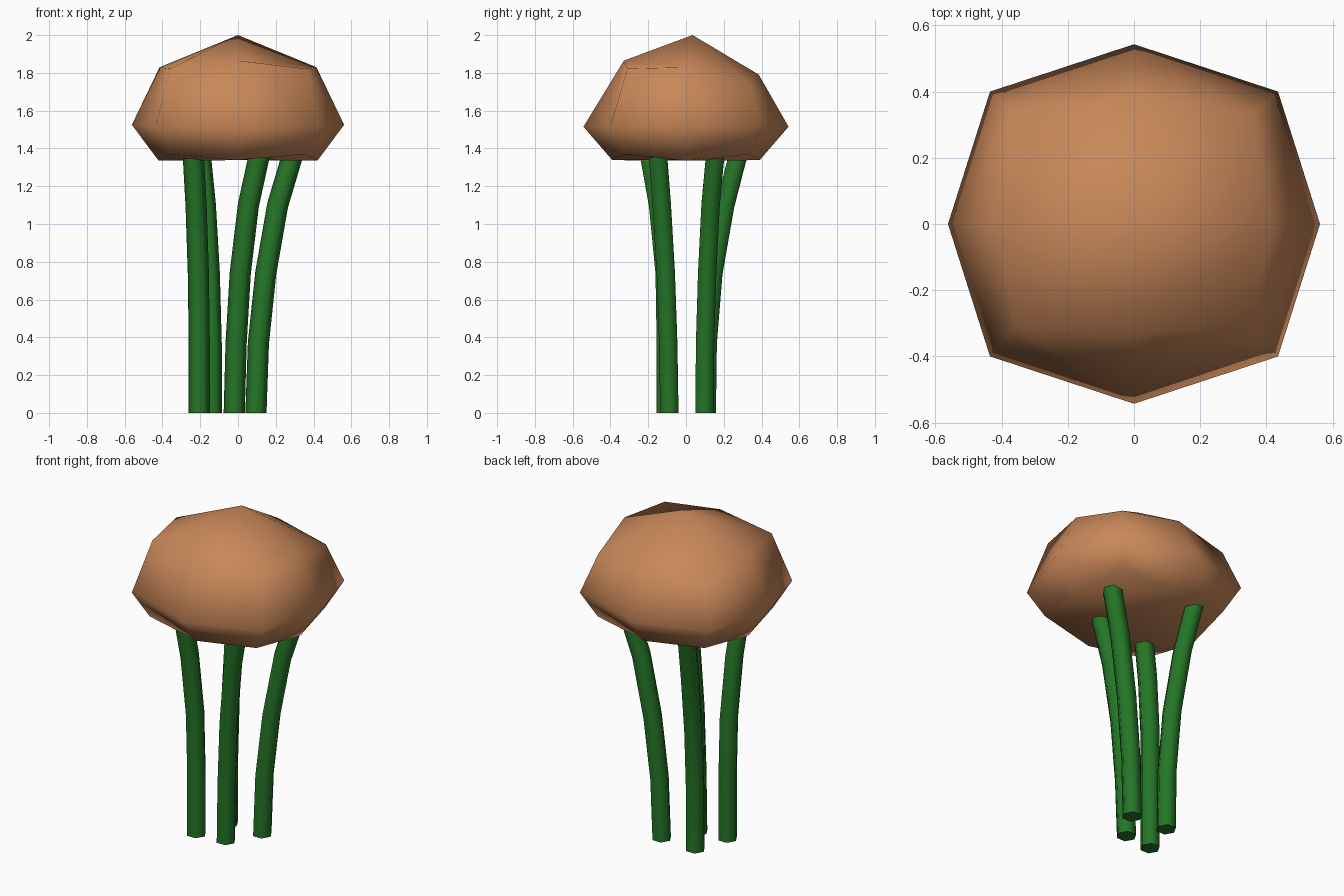
import bpy, bmesh, math
from mathutils import Vector

if "Cube" in bpy.data.objects:
    bpy.data.objects.remove(bpy.data.objects["Cube"])


def material(name, color):
    m = bpy.data.materials.new(name)
    m.diffuse_color = (*color, 1)
    m.use_nodes = True
    m.node_tree.nodes["Principled BSDF"].inputs["Base Color"].default_value = m.diffuse_color
    return m


TAN = material("tan brown", (0.58, 0.245, 0.10))
GREEN = material("stem green", (0.018, 0.18, 0.02))


def add_object(name, bm, mat):
    bmesh.ops.recalc_face_normals(bm, faces=bm.faces)
    mesh = bpy.data.meshes.new(name)
    bm.to_mesh(mesh)
    bm.free()
    mesh.materials.append(mat)
    ob = bpy.data.objects.new(name, mesh)
    bpy.context.collection.objects.link(ob)
    return ob


# Cap: once-subdivided cube, each level reshaped by vertex type
# level -> (corner xyz, side-mid x/z, front-back-mid y/z)
LEVELS = {
    1: ((0.36, 0.32, 1.785), (0.415, 1.83), (0.357, 1.828)),
    0: ((0.435, 0.40, 1.52), (0.562, 1.525), (0.543, 1.515)),
    -1: ((0.36, 0.335, 1.37), (0.42, 1.335), (0.39, 1.338)),
}
bm = bmesh.new()
bmesh.ops.create_cube(bm, size=2)
bmesh.ops.subdivide_edges(bm, edges=bm.edges[:], cuts=1, use_grid_fill=True)
for v in bm.verts:
    x, y, z = (round(c) for c in v.co)
    corner, side, front = LEVELS[z]
    if x and y:
        v.co = (x * corner[0], y * corner[1], corner[2])
    elif x:
        v.co = (x * side[0], 0, side[1])
    elif y:
        v.co = (0, y * front[0], front[1])
    else:
        v.co = (0, 0.035, 2.0) if z > 0 else (0, 0, 1.34)
    if z == 1 and y:  # the crown leans slightly to the back
        v.co.y += 0.028 if not x else 0.01
        v.co.z -= 0.037 * y
for f in bm.faces:
    f.smooth = True
add_object("cap", bm, TAN)

# Stems: six-sided tubes following gently bent paths
HEIGHTS = (0, 0.37, 0.74, 1.1, 1.42)
STEMS = {
    "stem_front_left": ((-.205, -.205, -.21, -.222, -.24),
                        (-.107, -.107, -.113, -.148, -.205)),
    "stem_back_left": ((-.14, -.142, -.152, -.173, -.205),
                       (.11, .115, .145, .208, .29)),
    "stem_front_right": ((-.02, -.01, .012, .055, .125),
                         (-.088, -.094, -.107, -.128, -.153)),
    "stem_back_right": ((.095, .108, .147, .21, .305),
                        (.098, .101, .112, .13, .16)),
}
RADIUS, SIDES = 0.056, 6
for name, (xs, ys) in STEMS.items():
    bm = bmesh.new()
    path = [Vector(p) for p in zip(xs, ys, HEIGHTS)]
    rings = []
    for i, p in enumerate(path):
        d = path[min(i + 1, 4)] - path[max(i - 1, 0)]
        if i == 0:
            d = Vector((0, 0, 1))
        turn = Vector((0, 0, 1)).rotation_difference(d)
        ring = []
        for k in range(SIDES):
            a = math.tau * k / SIDES
            offset = Vector((math.cos(a), math.sin(a), 0)) * RADIUS
            ring.append(bm.verts.new(p + turn @ offset))
        rings.append(ring)
    for a, b in zip(rings, rings[1:]):
        for k in range(SIDES):
            n = (k + 1) % SIDES
            bm.faces.new((a[k], a[n], b[n], b[k])).smooth = True
    bm.faces.new(rings[0][::-1])
    bm.faces.new(rings[-1])
    # keep the end rims sharp
    for e in bm.edges:
        if any(len(f.verts) == SIDES for f in e.link_faces):
            e.smooth = False
    add_object(name, bm, GREEN)
